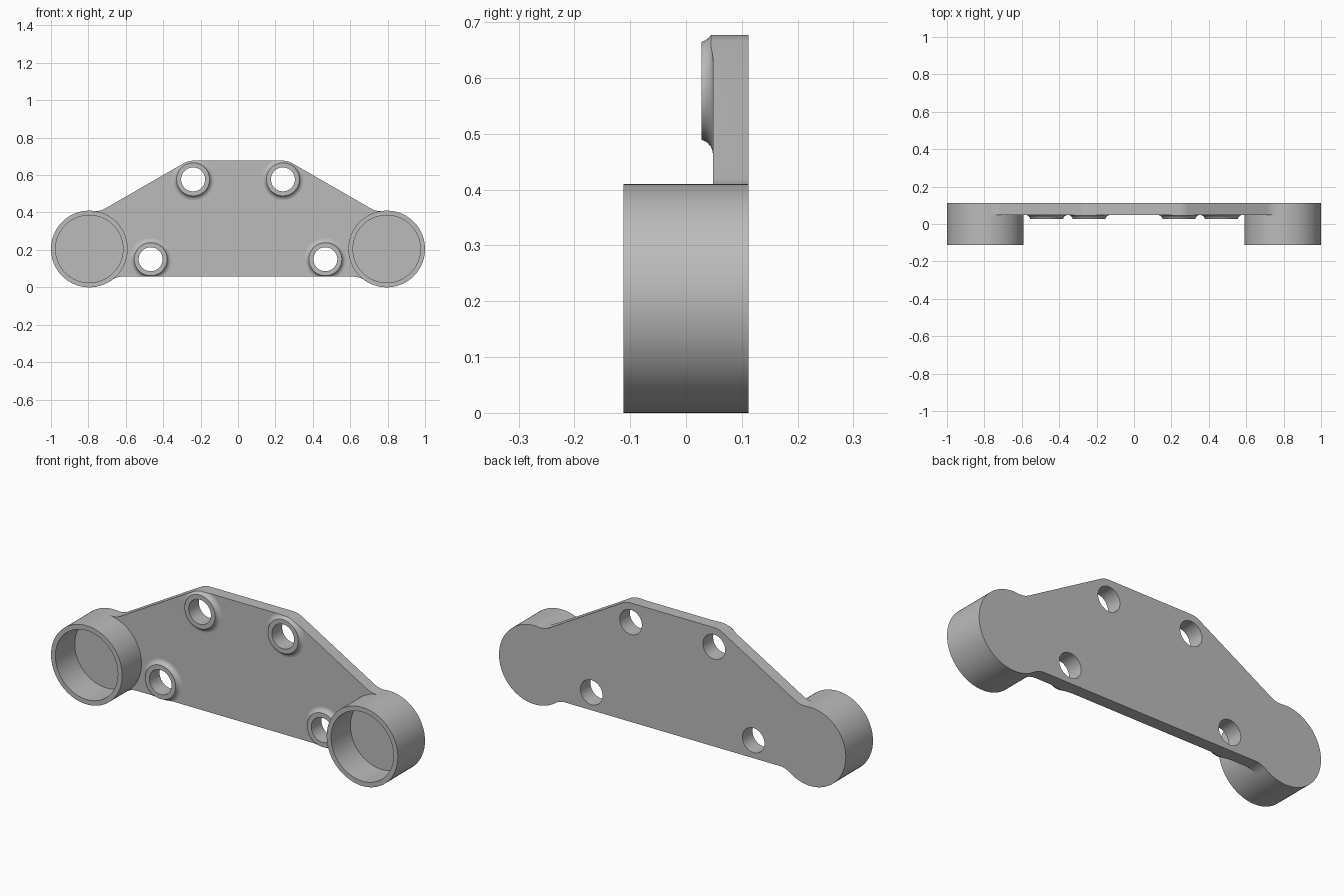
import bpy, bmesh, math
from mathutils import Vector

cube = bpy.data.objects.get("Cube")
if cube:
    bpy.data.objects.remove(cube, do_unlink=True)

BACK, FACE, FRONT, BOSS = 0.112, 0.048, -0.112, 0.028
CUP, CUP_R, POCKET_R = (0.795, 0.205), 0.205, 0.18
HOLES = [(0.24, 0.577), (0.467, 0.15)]
HOLE_R = 0.064

metal = bpy.data.materials.new("grey metal")
metal.use_nodes = True
metal.diffuse_color = (0.5, 0.5, 0.5, 1)
metal.node_tree.nodes["Principled BSDF"].inputs["Base Color"].default_value = (0.5, 0.5, 0.5, 1)


def arc(cx, cz, r, a0, a1, n):
    angles = [math.radians(a0 + (a1 - a0) * i / n) for i in range(n + 1)]
    return [(cx + r * math.cos(a), cz + r * math.sin(a)) for a in angles]


def loft(name, rings):
    """Closed solid through matching (outline, y) sections."""
    bm = bmesh.new()
    loops = [[bm.verts.new((x, y, z)) for x, z in pts] for pts, y in rings]
    bm.faces.new(loops[0])
    bm.faces.new(loops[-1])
    for a, b in zip(loops, loops[1:]):
        for i in range(len(a)):
            j = (i + 1) % len(a)
            bm.faces.new((a[i], a[j], b[j], b[i]))
    bmesh.ops.recalc_face_normals(bm, faces=bm.faces)
    mesh = bpy.data.meshes.new(name)
    bm.to_mesh(mesh)
    bm.free()
    mesh.materials.append(metal)
    ob = bpy.data.objects.new(name, mesh)
    bpy.context.collection.objects.link(ob)
    return ob


def disc(name, centre, sections, n=96):
    """Round solid along y from (radius, y) sections."""
    return loft(name, [(arc(*centre, r, 0, 360, n)[:-1], y) for r, y in sections])


def combine(target, tool, operation):
    mod = target.modifiers.new("combine", 'BOOLEAN')
    mod.operation, mod.solver, mod.object = operation, 'EXACT', tool
    bpy.context.view_layer.objects.active = target
    bpy.ops.object.modifier_apply(modifier=mod.name)
    bpy.data.objects.remove(tool, do_unlink=True)


# Plate outline: bottom fillet, cup centre, top fillet, rounded shoulder
half = (arc(0.6175, -0.043, 0.1, 90, 54.4, 10) + [CUP]
        + arc(0.760, 0.508, 0.1, -83.4, -120, 10)
        + arc(0.24, 0.577, 0.1, 60, 90, 12)[1 - 13:])
outline = half + [(-x, z) for x, z in reversed(half)]
bracket = loft("bracket", [(outline, FACE), (outline, BACK)])

# Raised bosses with a flared foot, trimmed to the plate outline
for side in (1, -1):
    for x, z in HOLES:
        boss = disc("boss", (side * x, z),
                    [(0.088, BOSS), (0.0895, 0.033), (0.0935, 0.039),
                     (0.1, 0.0445), (0.106, 0.047), (0.112, FACE), (0.112, 0.08)])
        trim = loft("trim", [(outline, 0), (outline, 0.1)])
        combine(boss, trim, 'INTERSECT')
        combine(bracket, boss, 'UNION')

# End cups
for side in (1, -1):
    centre = (side * CUP[0], CUP[1])
    combine(bracket, disc("cup", centre, [(CUP_R, FRONT), (CUP_R, BACK)], 128), 'UNION')
    combine(bracket, disc("pocket", centre, [(POCKET_R, FRONT - 0.1), (POCKET_R, FACE)], 128),
            'DIFFERENCE')

# Bolt holes through the bosses
for side in (1, -1):
    for x, z in HOLES:
        combine(bracket, disc("bolt_hole", (side * x, z), [(HOLE_R, -0.2), (HOLE_R, 0.2)], 64),
                'DIFFERENCE')

# Merge coplanar pieces, then smooth the curved walls only
bm = bmesh.new()
bm.from_mesh(bracket.data)
bmesh.ops.remove_doubles(bm, verts=bm.verts, dist=0.0001)
bmesh.ops.dissolve_limit(bm, angle_limit=0.005, verts=bm.verts, edges=bm.edges)
bm.to_mesh(bracket.data)
bm.free()
bpy.ops.object.select_all(action='DESELECT')
bracket.select_set(True)
bpy.context.view_layer.objects.active = bracket
bpy.ops.object.shade_smooth_by_angle(angle=math.radians(30))
for face in bracket.data.polygons:
    if abs(face.normal.y) > 0.999:
        face.use_smooth = False
